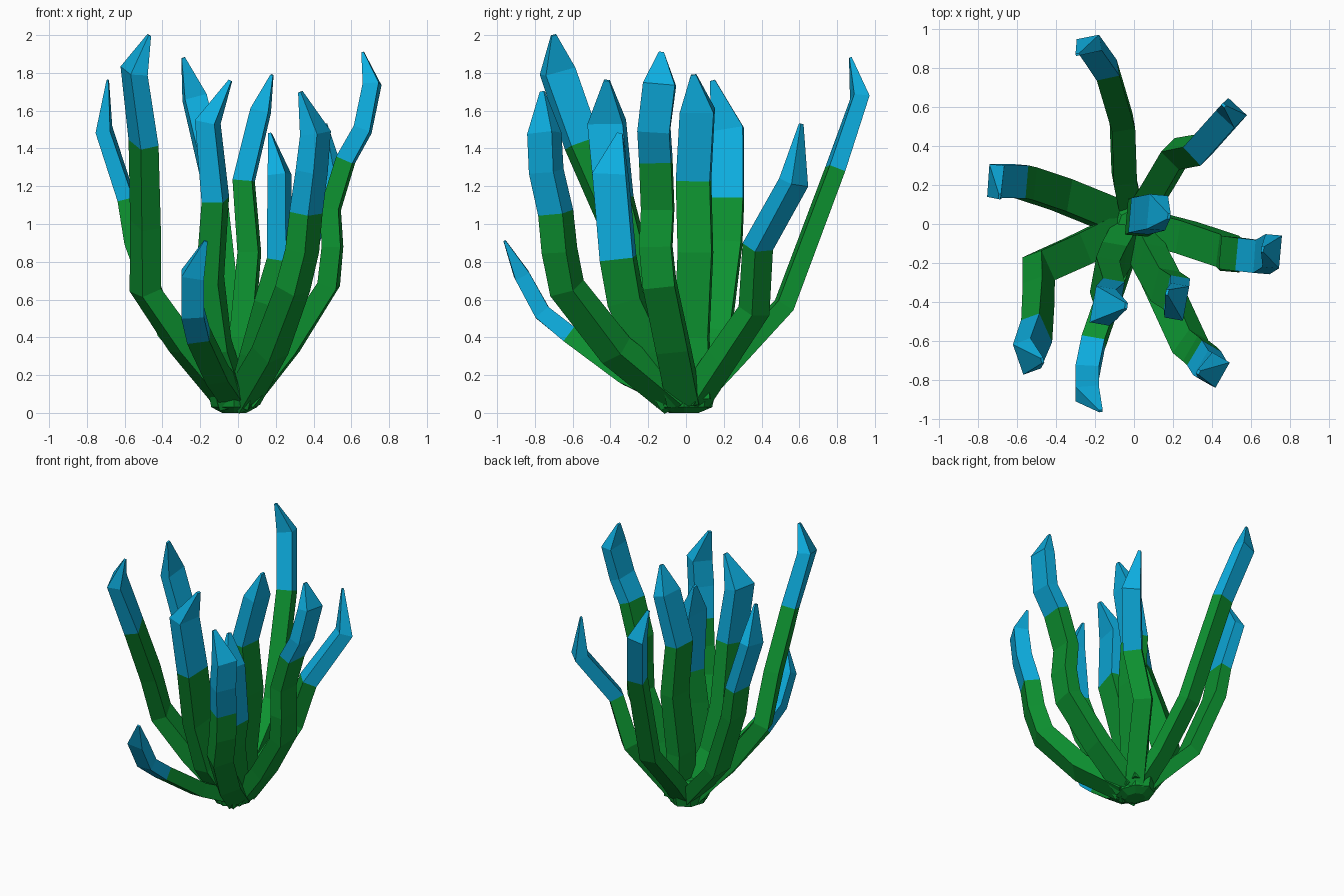
import bpy, bmesh, math
from mathutils import Vector

if "Cube" in bpy.data.objects:
    bpy.data.objects.remove(bpy.data.objects["Cube"])


def material(name, color):
    m = bpy.data.materials.new(name)
    m.diffuse_color = color
    m.use_nodes = True
    m.node_tree.nodes["Principled BSDF"].inputs["Base Color"].default_value = m.diffuse_color
    return m


GREEN = material("green", (0.004, 0.29, 0.03, 1))
BLUE = material("blue", (0.004, 0.42, 0.74, 1))


def finish(bm, name):
    bmesh.ops.recalc_face_normals(bm, faces=bm.faces)
    me = bpy.data.meshes.new(name)
    bm.to_mesh(me)
    bm.free()
    me.materials.append(GREEN)
    me.materials.append(BLUE)
    ob = bpy.data.objects.new(name, me)
    bpy.context.collection.objects.link(ob)


def tentacle(name, angle, width, thick, path, blue=2):
    """Four-sided tapering arm; angle is the heading of its wide side."""
    pts = [Vector(p) for p in path]
    out = Vector((pts[0].x, pts[0].y, 0)).normalized()
    pts.insert(0, out * 0.05 + Vector((0, 0, 0.07)))
    n = len(pts)
    a = math.radians(angle)
    side = Vector((math.cos(a), math.sin(a), 0))
    bm = bmesh.new()
    rings = []
    for i, p in enumerate(pts):
        before = (p - pts[i - 1]).normalized() if i else Vector()
        after = (pts[i + 1] - p).normalized() if i < n - 1 else Vector()
        t = (before + after).normalized()
        w = (side - t * side.dot(t)).normalized()
        d = t.cross(w)
        s = 0.16 if i == n - 1 else 1.0
        hw = width / 2 * s
        hd = thick / 2 * s * (1.25 - 0.35 * i / (n - 1))
        rings.append([bm.verts.new(p + w * u * hw + d * v * hd)
                      for u, v in ((-1, -1), (1, -1), (1, 1), (-1, 1))])
    bm.faces.new(rings[0])
    bm.faces.new(rings[-1]).material_index = 1
    for i in range(n - 1):
        for k in range(4):
            j = (k + 1) % 4
            f = bm.faces.new((rings[i][k], rings[i][j], rings[i + 1][j], rings[i + 1][k]))
            f.material_index = int(i >= n - 1 - blue)
    finish(bm, name)


# Arms, going round from the back
tentacle("back_tentacle", 10, 0.12, 0.085,
         [(-0.05, 0.24, 0.27), (-0.06, 0.52, 0.57), (-0.14, 0.79, 1.29),
          (-0.23, 0.92, 1.67), (-0.29, 0.87, 1.88)])
tentacle("back_right_tentacle", 135, 0.13, 0.10,
         [(0.12, 0.19, 0.29), (0.22, 0.36, 0.54), (0.33, 0.38, 0.88),
          (0.50, 0.57, 1.22), (0.46, 0.61, 1.53)])
tentacle("left_tentacle", 85, 0.17, 0.08,
         [(-0.37, 0.15, 0.42), (-0.55, 0.21, 0.90), (-0.59, 0.22, 1.13),
          (-0.71, 0.22, 1.50), (-0.69, 0.14, 1.76)])
tentacle("front_left_tentacle", 110, 0.17, 0.10,
         [(-0.29, -0.14, 0.36), (-0.49, -0.23, 0.65), (-0.49, -0.36, 1.0),
          (-0.50, -0.55, 1.43), (-0.55, -0.68, 1.81), (-0.47, -0.70, 2.0)])
tentacle("low_front_tentacle", 0, 0.12, 0.085,
         [(-0.11, -0.32, 0.20), (-0.21, -0.61, 0.41), (-0.24, -0.76, 0.53),
          (-0.24, -0.87, 0.73), (-0.17, -0.96, 0.91)], 3)
tentacle("inner_front_left_tentacle", 80, 0.19, 0.11,
         [(-0.11, -0.19, 0.35), (-0.15, -0.27, 0.70), (-0.12, -0.38, 1.13),
          (-0.16, -0.42, 1.54), (-0.04, -0.42, 1.76)])
tentacle("front_right_tentacle", 60, 0.15, 0.11,
         [(0.17, -0.37, 0.33), (0.29, -0.63, 0.66), (0.34, -0.67, 0.86),
          (0.36, -0.69, 1.06), (0.39, -0.74, 1.28), (0.41, -0.75, 1.48),
          (0.33, -0.76, 1.70)], 3)
tentacle("inner_front_right_tentacle", 80, 0.18, 0.10,
         [(0.09, -0.19, 0.33), (0.16, -0.32, 0.60), (0.22, -0.36, 0.82),
          (0.22, -0.40, 1.26), (0.17, -0.35, 1.48)])
tentacle("right_tentacle", 85, 0.17, 0.09,
         [(0.27, -0.07, 0.35), (0.48, -0.14, 0.68), (0.50, -0.16, 0.88),
          (0.49, -0.15, 1.08), (0.57, -0.16, 1.34), (0.66, -0.17, 1.50),
          (0.71, -0.14, 1.74), (0.66, -0.13, 1.91)], 3)
tentacle("centre_tentacle", 85, 0.18, 0.10,
         [(0.02, 0.03, 0.40), (0.06, 0.05, 0.85), (0.03, 0.04, 1.23),
          (0.12, 0.06, 1.60), (0.18, 0.04, 1.79)])

# Faceted hub joining the roots
bm = bmesh.new()
hub = []
for z, r in ((0.0, 0.07), (0.03, 0.135), (0.1, 0.15), (0.2, 0.07)):
    hub.append([bm.verts.new((0.9 * r * math.cos(k * math.tau / 8) - 0.02,
                              1.1 * r * math.sin(k * math.tau / 8) - 0.01, z)) for k in range(8)])
bm.faces.new(hub[0])
bm.faces.new(hub[-1])
for lo, hi in zip(hub, hub[1:]):
    for k in range(8):
        j = (k + 1) % 8
        bm.faces.new((lo[k], lo[j], hi[j], hi[k]))
finish(bm, "hub")
